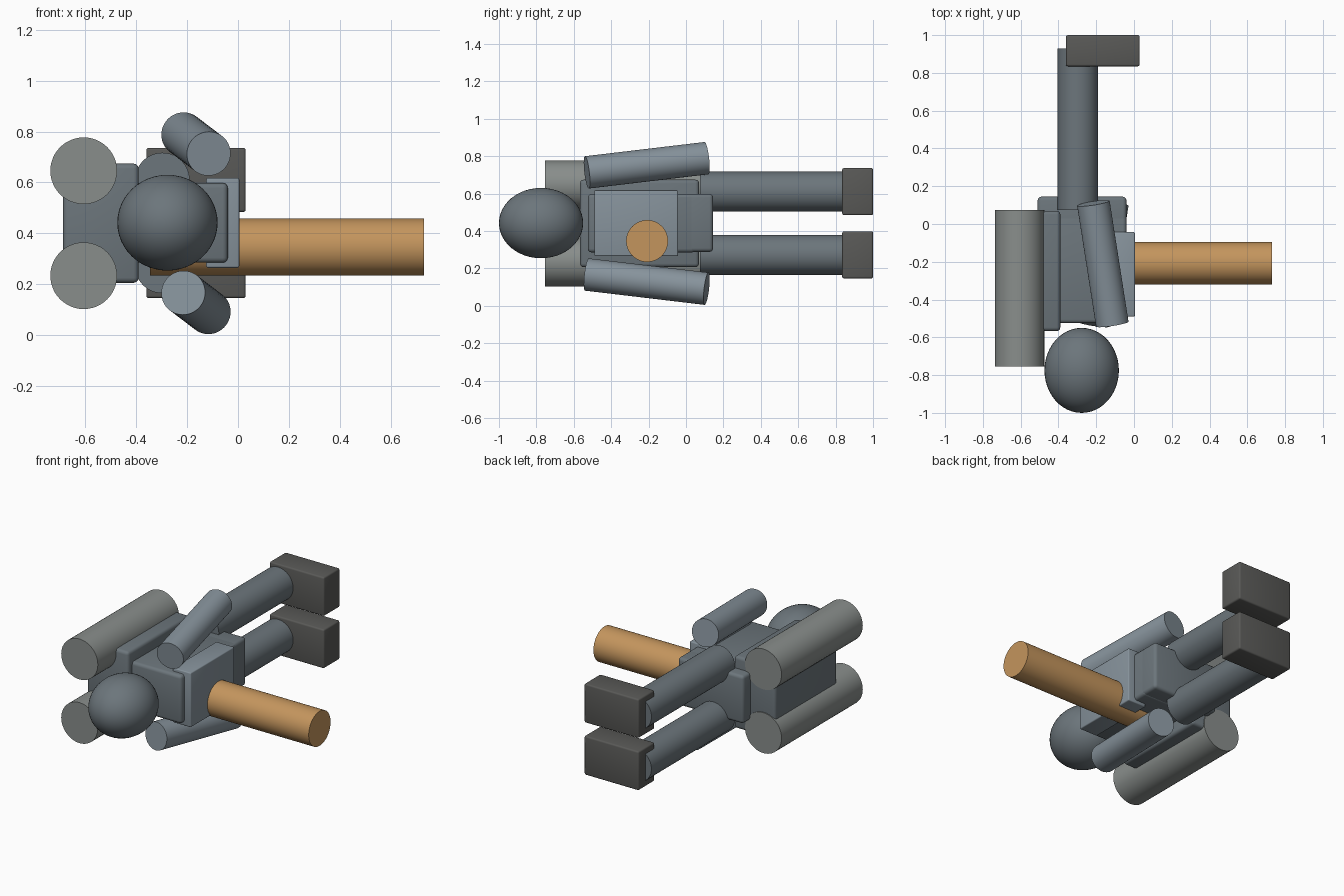
import bpy
from mathutils import Vector

if "Cube" in bpy.data.objects:
    bpy.data.objects.remove(bpy.data.objects["Cube"])


def finish(ob, name):
    ob.name = name
    bpy.ops.object.shade_smooth_by_angle()
    return ob


def box(name, lo, hi, bevel):
    lo, hi = Vector(lo), Vector(hi)
    bpy.ops.mesh.primitive_cube_add(size=1, location=(lo + hi) / 2)
    ob = bpy.context.object
    ob.scale = hi - lo
    bpy.ops.object.transform_apply(location=False, rotation=False, scale=True)
    mod = ob.modifiers.new("bevel", 'BEVEL')
    mod.width = bevel
    mod.segments = 3
    bpy.ops.object.modifier_apply(modifier=mod.name)
    return finish(ob, name)


def tube(name, a, b, radius):
    a, b = Vector(a), Vector(b)
    bpy.ops.mesh.primitive_cylinder_add(vertices=48, radius=radius,
                                        depth=(b - a).length, location=(a + b) / 2)
    ob = bpy.context.object
    ob.rotation_euler = (b - a).to_track_quat('Z', 'Y').to_euler()
    return finish(ob, name)


# body
box("torso", (-0.51, -0.525, 0.285), (-0.04, 0.05, 0.598), 0.02)
box("hips", (-0.51, -0.10, 0.288), (-0.04, 0.145, 0.598), 0.02)
box("chest_plate", (-0.125, -0.49, 0.265), (0.005, -0.043, 0.618), 0.007)

# head
bpy.ops.mesh.primitive_uv_sphere_add(segments=48, ring_count=24, radius=1,
                                     location=(-0.277, -0.775, 0.442))
head = bpy.context.object
head.scale = (0.197, 0.225, 0.188)
bpy.ops.object.transform_apply(location=False, rotation=False, scale=True)
finish(head, "head")

# backpack with two tanks
box("backpack", (-0.687, -0.567, 0.206), (-0.39, 0.07, 0.674), 0.02)
for side, z in (("left", 0.646), ("right", 0.234)):
    tube("tank_" + side, (-0.606, -0.755, z), (-0.606, 0.075, z), 0.131)

# legs and boots
for side, z in (("left", 0.61), ("right", 0.272)):
    tube("leg_" + side, (-0.297, 0.075, z), (-0.297, 0.93, z), 0.107)
    box("boot_" + side, (-0.36, 0.835, z - 0.126), (0.03, 1.0, z + 0.126), 0.01)

# arms, slightly tilted
tube("arm_left", (-0.115, -0.53, 0.713), (-0.215, 0.11, 0.789), 0.087)
tube("arm_right", (-0.215, -0.53, 0.167), (-0.115, 0.11, 0.091), 0.087)

# projecting barrel
barrel = tube("barrel", (-0.345, -0.208, 0.346), (0.73, -0.208, 0.346), 0.112)
orange = bpy.data.materials.new("orange")
orange.diffuse_color = (0.55, 0.30, 0.11, 1)
orange.use_nodes = True
orange.node_tree.nodes["Principled BSDF"].inputs["Base Color"].default_value = orange.diffuse_color
barrel.data.materials.append(orange)

# dark boots
dark = bpy.data.materials.new("dark")
dark.diffuse_color = (0.10, 0.10, 0.095, 1)
dark.use_nodes = True
dark.node_tree.nodes["Principled BSDF"].inputs["Base Color"].default_value = dark.diffuse_color
steel = bpy.data.materials.new("steel")
steel.diffuse_color = (0.15, 0.18, 0.20, 1)
steel.use_nodes = True
steel.node_tree.nodes["Principled BSDF"].inputs["Base Color"].default_value = steel.diffuse_color
light = bpy.data.materials.new("light_steel")
light.diffuse_color = (0.24, 0.29, 0.33, 1)
light.use_nodes = True
light.node_tree.nodes["Principled BSDF"].inputs["Base Color"].default_value = light.diffuse_color
tank = bpy.data.materials.new("tank_grey")
tank.diffuse_color = (0.25, 0.27, 0.26, 1)
tank.use_nodes = True
tank.node_tree.nodes["Principled BSDF"].inputs["Base Color"].default_value = tank.diffuse_color
for ob in bpy.data.objects:
    part = ob.name.split("_")[0]
    if part != "barrel":
        ob.data.materials.append({"boot": dark, "tank": tank, "arm": light,
                                  "chest": light}.get(part, steel))
